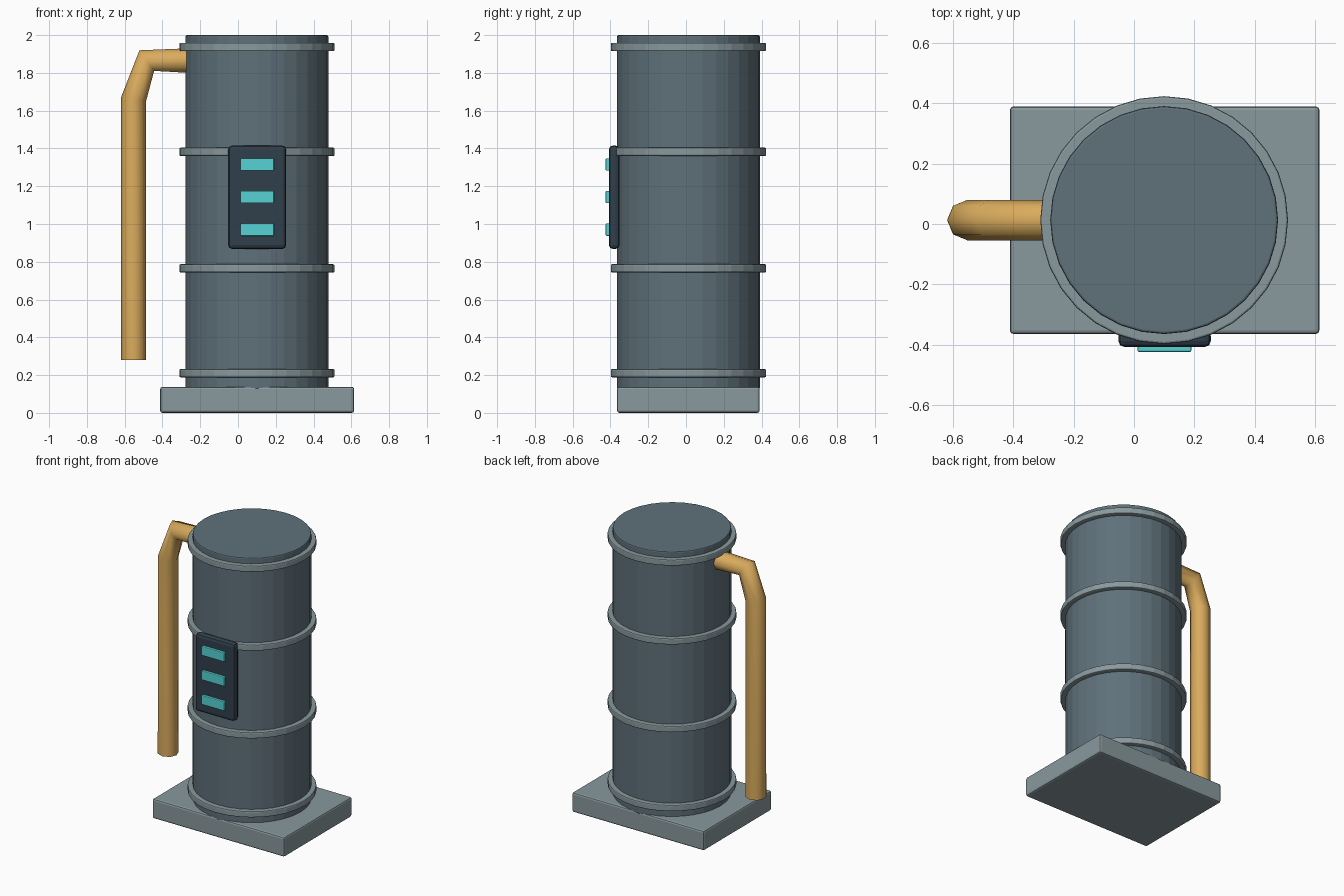
import bpy
import math

if "Cube" in bpy.data.objects:
    bpy.data.objects.remove(bpy.data.objects["Cube"])

CX, CY = 0.10, 0.013  # drum axis


def material(name, rgb):
    m = bpy.data.materials.new(name)
    m.diffuse_color = (*rgb, 1)
    m.use_nodes = True
    m.node_tree.nodes["Principled BSDF"].inputs["Base Color"].default_value = m.diffuse_color
    return m


STEEL = material("dark_steel", (0.115, 0.165, 0.195))
TRIM = material("light_steel", (0.25, 0.32, 0.34))
DARK = material("panel_dark", (0.03, 0.05, 0.07))
CYAN = material("light_cyan", (0.09, 0.65, 0.66))
BRASS = material("pipe_ochre", (0.70, 0.41, 0.11))


def finish(ob, name, mat, bevel, segments=2):
    ob.name = name
    ob.data.materials.append(mat)
    b = ob.modifiers.new("bevel", "BEVEL")
    b.width = bevel
    b.segments = segments
    b.limit_method = "ANGLE"
    b.angle_limit = math.radians(40)
    return ob


def box(name, lo, hi, mat, bevel):
    bpy.ops.mesh.primitive_cube_add(size=1, location=[(a + b) / 2 for a, b in zip(lo, hi)])
    ob = bpy.context.object
    ob.scale = [b - a for a, b in zip(lo, hi)]
    bpy.ops.object.transform_apply(location=False, rotation=False, scale=True)
    return finish(ob, name, mat, bevel)


def drum(name, radius, z0, z1, mat, bevel):
    bpy.ops.mesh.primitive_cylinder_add(vertices=32, radius=radius, depth=z1 - z0,
                                        location=(CX, CY, (z0 + z1) / 2))
    return finish(bpy.context.object, name, mat, bevel)


# Base plate and tank
box("base_plate", (-0.412, -0.365, 0), (0.615, 0.39, 0.138), TRIM, 0.012)
drum("tank_body", 0.378, 0.125, 2.0, STEEL, 0.008)

# Reinforcing bands
for i, z in enumerate((0.21, 0.765, 1.382, 1.937)):
    drum(f"band_{i + 1}", 0.411, z - 0.022, z + 0.022, TRIM, 0.007)

# Control panel with three indicator lights
box("control_panel", (-0.052, -0.408, 0.868), (0.255, -0.352, 1.415), DARK, 0.02)
for i, z in enumerate((0.97, 1.143, 1.315)):
    box(f"indicator_{i + 1}", (0.012, -0.425, z - 0.033), (0.19, -0.395, z + 0.033), CYAN, 0.005)

# Side pipe, bent down from the top of the tank
curve = bpy.data.curves.new("side_pipe", "CURVE")
curve.dimensions = "3D"
curve.bevel_depth = 0.067
curve.bevel_resolution = 2
curve.use_fill_caps = True
path = [(-0.22, 1.865), (-0.483, 1.865), (-0.553, 1.66), (-0.553, 0.28)]
spline = curve.splines.new("POLY")
spline.points.add(len(path) - 1)
for p, (x, z) in zip(spline.points, path):
    p.co = (x, CY, z, 1)
spline.use_smooth = True
pipe = bpy.data.objects.new("side_pipe", curve)
bpy.context.collection.objects.link(pipe)
curve.materials.append(BRASS)
